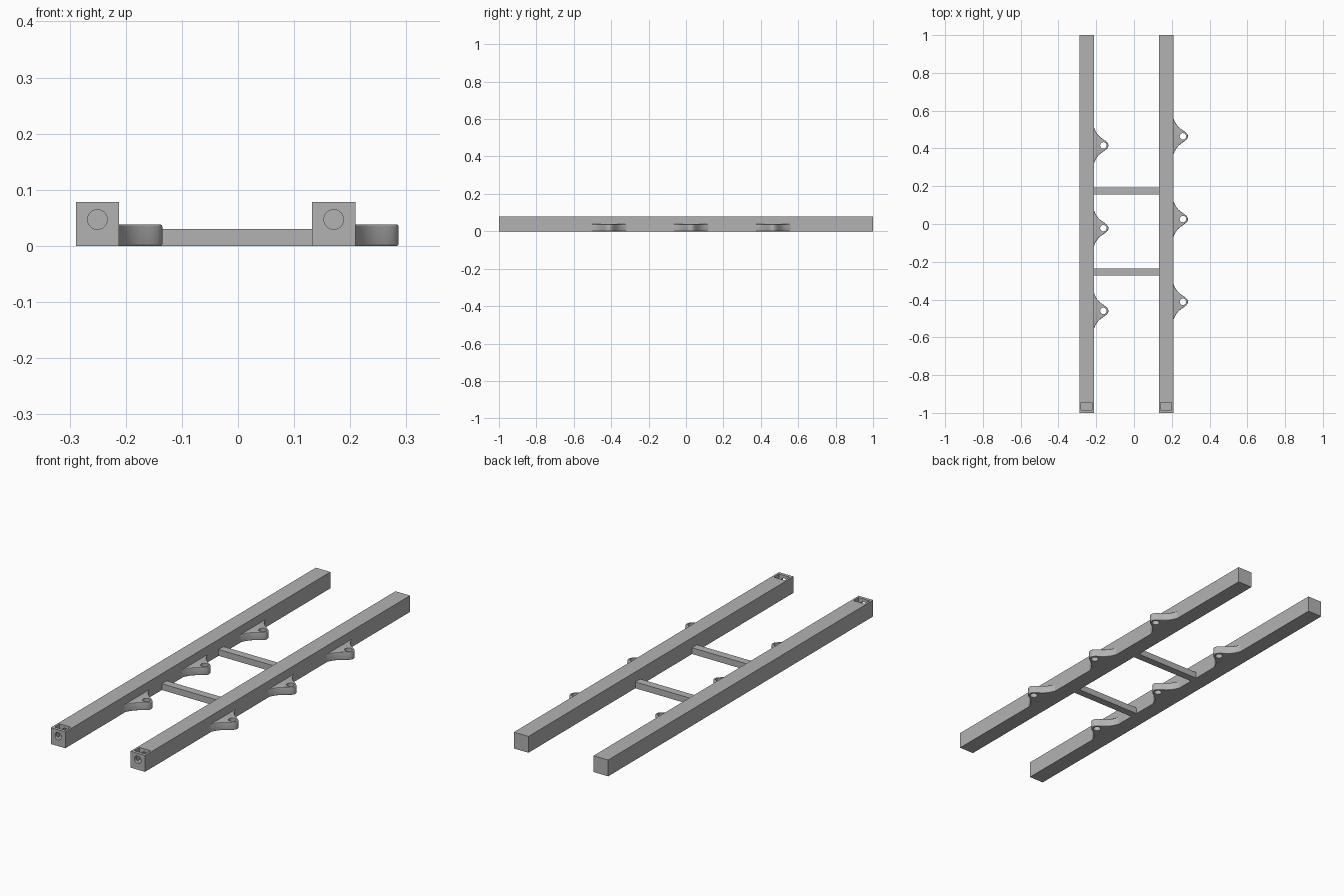
import bpy, bmesh, math
from mathutils import Matrix, Vector

cube = bpy.data.objects.get("Cube")
if cube:
    bpy.data.objects.remove(cube, do_unlink=True)

grey = bpy.data.materials.new("plain grey")
grey.use_nodes = True
COLOUR = (0.45, 0.45, 0.45, 1)
grey.diffuse_color = COLOUR
grey.node_tree.nodes["Principled BSDF"].inputs["Base Color"].default_value = COLOUR


def make(name, bm):
    bmesh.ops.recalc_face_normals(bm, faces=bm.faces)
    mesh = bpy.data.meshes.new(name)
    bm.to_mesh(mesh)
    bm.free()
    mesh.materials.append(grey)
    ob = bpy.data.objects.new(name, mesh)
    bpy.context.collection.objects.link(ob)
    return ob


def box(name, lo, hi):
    lo, hi = Vector(lo), Vector(hi)
    bm = bmesh.new()
    bmesh.ops.create_cube(bm, size=1, matrix=Matrix.Translation((lo + hi) / 2) @ Matrix.Diagonal((*(hi - lo), 1)))
    return make(name, bm)


def cylinder(name, centre, radius, depth, along_y=False):
    bm = bmesh.new()
    turn = Matrix.Rotation(math.pi / 2 if along_y else 0, 4, 'X')
    bmesh.ops.create_cone(bm, cap_ends=True, segments=32, radius1=radius, radius2=radius,
                          depth=depth, matrix=Matrix.Translation(centre) @ turn)
    return make(name, bm)


def cut(ob, *cutters):
    bpy.ops.object.select_all(action='DESELECT')
    bpy.context.view_layer.objects.active = ob
    ob.select_set(True)
    for c in cutters:
        c.hide_render = True
        mod = ob.modifiers.new("cut", 'BOOLEAN')
        mod.object, mod.operation, mod.solver = c, 'DIFFERENCE', 'EXACT'
        bpy.ops.object.modifier_apply(modifier=mod.name)
        bpy.data.objects.remove(c, do_unlink=True)
    bpy.ops.object.shade_smooth_by_angle(angle=math.radians(30))


# Lug: flared root, rounded tip, softened rims and a vertical hole
HALF = [(-0.004, 0.096), (0, 0.095), (0.006, 0.08), (0.014, 0.066), (0.024, 0.053), (0.036, 0.042),
        (0.05, 0.032), (0.06, 0.025), (0.069, 0.017), (0.075, 0.009)]
THICK = 0.038


def lug(name, x, y):
    outline = HALF + [(0.077, 0)] + [(u, -v) for u, v in reversed(HALF)]
    bm = bmesh.new()
    face = bm.faces.new([bm.verts.new((x + u, y + v, 0)) for u, v in outline])
    top = bmesh.ops.extrude_face_region(bm, geom=[face])["geom"]
    bmesh.ops.translate(bm, verts=[g for g in top if isinstance(g, bmesh.types.BMVert)], vec=(0, 0, THICK))
    rims = [e for e in bm.edges if abs(e.verts[0].co.z - e.verts[1].co.z) < 1e-5
            and max(v.co.x for v in e.verts) > x + 0.001]
    bmesh.ops.bevel(bm, geom=rims, offset=0.009, segments=4, profile=0.5, affect='EDGES', clamp_overlap=True)
    cut(make(name, bm), cylinder("lug_cutter", (x + 0.05, y, THICK / 2), 0.017, 0.2))


# Rails, each with a front bore, a top pocket and three lugs on its +x face
WIDE, HIGH = 0.077, 0.078
for side, x, first in (("right", -0.289, -0.46), ("left", 0.132, -0.412)):
    mid = x + WIDE / 2
    rail = box(side + "_rail", (x, -1, 0), (x + WIDE, 1, HIGH))
    cut(rail,
        box("pocket_cutter", (mid - 0.029, -0.985, 0.02), (mid + 0.029, -0.946, 0.1)),
        cylinder("bore_cutter", (mid, -0.98, 0.047), 0.0175, 0.12, along_y=True))
    for i in range(3):
        lug(f"{side}_lug_{i + 1}", x + WIDE, first + i * 0.438)

# Cross bars between the rails
for i, y in enumerate((-0.253, 0.175)):
    box(f"cross_bar_{i + 1}", (-0.213, y - 0.0185, 0), (0.133, y + 0.0185, 0.03))
